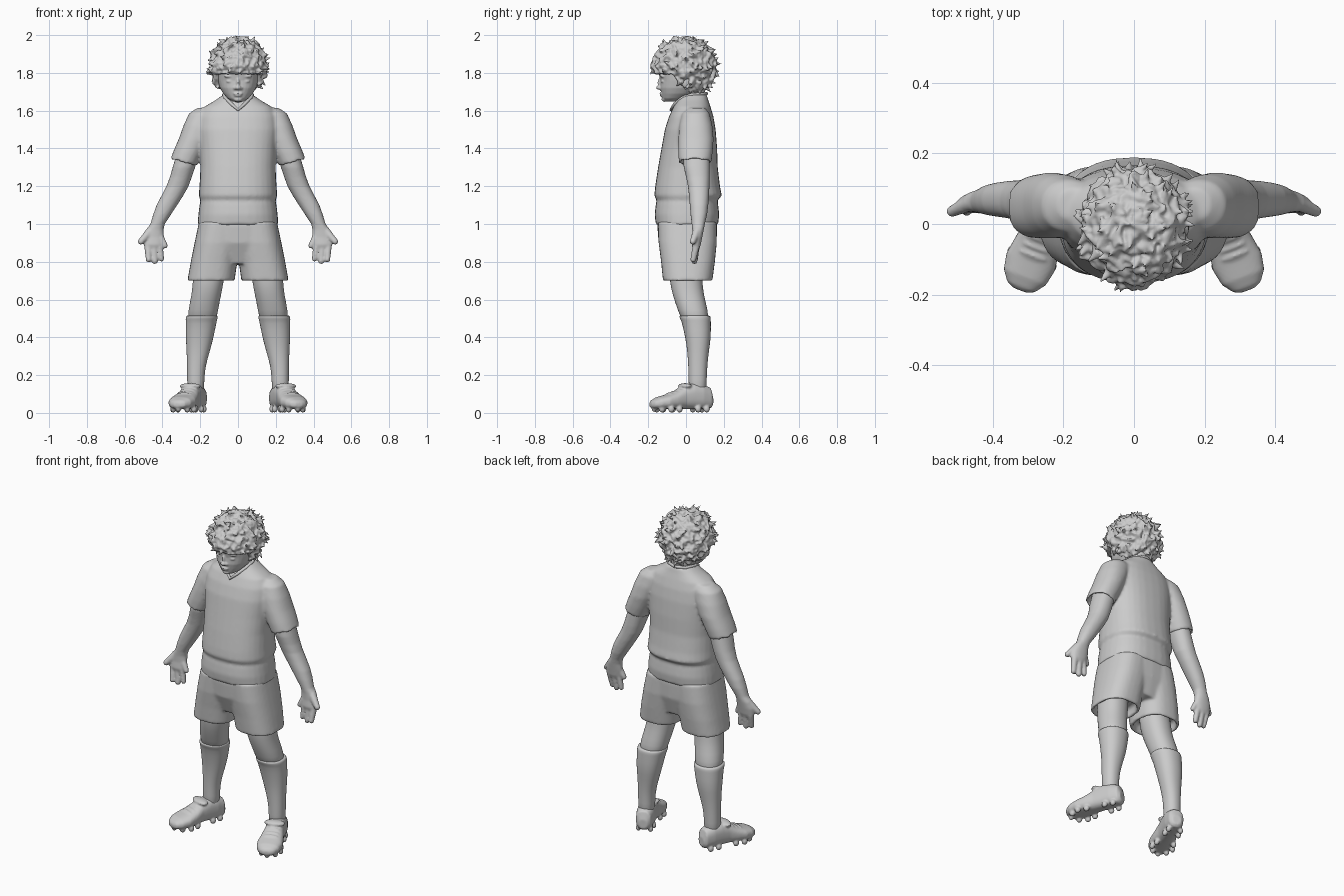
import bpy, bmesh, math, random
from mathutils import Vector, Matrix, noise

random.seed(4)


def loft(bm, rings, axis='Z', power=2.2, side=1, n=32, mat=Matrix()):
    """Skin superellipse rings (t, a0, a1, b0, b1, slope); t runs along the axis."""
    loops = []
    for t, a0, a1, b0, b1, *slope in rings:
        loop = []
        for i in range(n):
            c, s = math.cos(math.tau * i / n), math.sin(math.tau * i / n)
            a = math.copysign(abs(c) ** (2 / power), c)
            b = math.copysign(abs(s) ** (2 / power), s)
            x = (a0 + a1) / 2 + a * (a1 - a0) / 2
            w = (b0 + b1) / 2 + b * (b1 - b0) / 2
            h = t + a * (slope[0] if slope else 0)
            co = (x * side, w, h) if axis == 'Z' else (x * side, h, w)
            loop.append(bm.verts.new(mat @ Vector(co)))
        loops.append(loop)
    for p, q in zip(loops, loops[1:]):
        for i in range(n):
            j = (i + 1) % n
            bm.faces.new((p[i], p[j], q[j], q[i]))
    bm.faces.new(loops[0])
    bm.faces.new(loops[-1])


def sym(z, hx, y0, y1):
    return (z, -hx, hx, y0, y1)


def blob(bm, loc, size, mat=Matrix()):
    m = mat @ Matrix.Translation(loc) @ Matrix.Diagonal((*size, 1))
    bmesh.ops.create_icosphere(bm, subdivisions=2, radius=1, matrix=m)


def finger(bm, p, q, r0, r1, steps=9):
    p, q = Vector(p), Vector(q)
    for i in range(steps):
        f = i / (steps - 1)
        blob(bm, p.lerp(q, f), (r0 + (r1 - r0) * f,) * 3)


def finish(name, bm, voxel=0, smooth=0, subsurf=0, mirror=False):
    bmesh.ops.recalc_face_normals(bm, faces=bm.faces)
    for f in bm.faces:
        f.smooth = True
    me = bpy.data.meshes.new(name)
    bm.to_mesh(me)
    bm.free()
    ob = bpy.data.objects.new(name, me)
    bpy.context.collection.objects.link(ob)
    if subsurf:
        ob.modifiers.new("subsurf", 'SUBSURF').levels = subsurf
        ob.modifiers[-1].render_levels = subsurf
    if voxel:
        m = ob.modifiers.new("remesh", 'REMESH')
        m.mode, m.voxel_size, m.use_smooth_shade = 'VOXEL', voxel, True
    if smooth:
        m = ob.modifiers.new("smooth", 'SMOOTH')
        m.iterations, m.factor = smooth, 0.5
    if mirror:
        ob.modifiers.new("mirror", 'MIRROR')
    return ob


# Shirt: torso with waist roll, hollow sleeves
bm = bmesh.new()
loft(bm, [sym(*r) for r in [
    (.995, .214, -.16, .17), (1.05, .21, -.166, .176), (1.105, .203, -.16, .17),
    (1.125, .199, -.155, .166), (1.15, .208, -.168, .19), (1.2, .204, -.163, .18),
    (1.3, .199, -.148, .168), (1.4, .203, -.13, .165), (1.5, .212, -.112, .157),
    (1.57, .205, -.09, .145), (1.62, .18, -.066, .13), (1.655, .12, -.045, .118),
    (1.685, .078, -.03, .11)]], power=2.4)
for s in (1, -1):
    loft(bm, [(1.615, .11, .215, .01, .10), (1.585, .1, .26, -.022, .125),
              (1.52, .12, .289, -.036, .14), (1.45, .15, .314, -.041, .146),
              (1.38, .188, .34, -.041, .141, .01), (1.325, .218, .359, -.038, .134, .017),
              (1.325, .232, .346, -.026, .122, .017), (1.365, .235, .335, -.02, .118, .01)], side=s)
finish("shirt", bm, voxel=.009, smooth=5)

# V-shaped collar band
cu = bpy.data.curves.new("collar", 'CURVE')
cu.dimensions, cu.bevel_depth, cu.bevel_resolution = '3D', .009, 2
sp = cu.splines.new('POLY')
pts = [(0, -.078, 1.605), (.035, -.06, 1.635), (.068, -.02, 1.668), (.076, .03, 1.685),
       (.055, .085, 1.688), (0, .108, 1.69)]
pts += [(-x, y, z) for x, y, z in pts[-2:0:-1]]
sp.points.add(len(pts) - 1)
for p, co in zip(sp.points, pts):
    p.co = (*co, 1)
sp.use_cyclic_u = True
bpy.context.collection.objects.link(bpy.data.objects.new("collar", cu))

# Shorts: hips plus two hollow legs
bm = bmesh.new()
loft(bm, [sym(1.03, .2, -.148, .16), sym(.99, .209, -.152, .165),
          sym(.9, .215, -.145, .162), sym(.79, .17, -.10, .13)], power=2.4)
for s in (1, -1):
    loft(bm, [(1.01, -.04, .207, -.148, .162), (.9, -.02, .23, -.145, .163),
              (.8, .004, .25, -.132, .153), (.7, .018, .268, -.122, .14),
              (.7, .034, .253, -.106, .125), (.75, .04, .245, -.1, .12)], side=s, power=2.5)
finish("shorts", bm, voxel=.009, smooth=4)

# Legs and socks
bm = bmesh.new()
loft(bm, [(.8, .06, .235, -.09, .085), (.7, .075, .238, -.088, .085), (.62, .09, .246, -.07, .095),
          (.55, .105, .263, -.045, .115), (.45, .12, .27, -.01, .126)])
finish("leg", bm, subsurf=1, mirror=True)
bm = bmesh.new()
loft(bm, [(.515, .116, .267, -.03, .12), (.515, .107, .275, -.037, .129), (.495, .109, .278, -.031, .132),
          (.485, .113, .276, -.023, .131), (.4, .129, .277, -.004, .133), (.33, .148, .272, .007, .121),
          (.25, .172, .27, .012, .113), (.18, .179, .269, .014, .109), (.08, .179, .269, .014, .109)])
finish("sock", bm, subsurf=1, mirror=True)

# Shoes: turned out, with sole, folded tongue, laces and studs
turn = Matrix.Translation((.228, .06, 0)) @ Matrix.Rotation(math.radians(21), 4, 'Z') @ Matrix.Translation((0, -.06, 0))
bm = bmesh.new()
loft(bm, [(.142, -.025, .025, .035, .09), (.128, -.043, .043, .022, .135), (.08, -.052, .052, .02, .155),
          (.03, -.054, .054, .02, .158), (-.02, -.056, .056, .02, .142), (-.07, -.066, .066, .02, .114),
          (-.12, -.073, .073, .02, .096), (-.165, -.064, .064, .02, .084),
          (-.195, -.042, .042, .024, .068), (-.205, -.02, .02, .032, .055)], axis='Y', power=2.5, mat=turn)
blob(bm, (0, -.01, .142), (.062, .034, .016), turn)
for y, z in ((-.05, .122), (-.075, .11), (-.1, .102)):
    blob(bm, (0, y, z), (.04, .007, .007), turn)
studs = [(x, y) for x, y in ((.035, .1), (.04, .05), (.05, -.06), (.06, -.11), (.04, -.155))]
for x, y in studs:
    for s in (1, -1):
        blob(bm, (x * s, y, .02), (.015, .018, .02), turn)
blob(bm, (0, -.185, .024), (.016, .014, .02), turn)
finish("shoe", bm, voxel=.006, smooth=2, mirror=True)

# Arms with open hands, palms forward
bm = bmesh.new()
loft(bm, [(1.42, .19, .31, -.02, .125), (1.3, .227, .346, -.012, .126), (1.25, .244, .36, 0, .126),
          (1.2, .262, .379, .01, .124), (1.15, .29, .405, .016, .122), (1.1, .322, .431, .02, .118),
          (1.05, .355, .449, .024, .112), (1.0, .388, .464, .03, .1), (.97, .394, .484, .033, .094),
          (.93, .392, .499, .034, .086), (.89, .396, .5, .03, .078), (.87, .41, .488, .036, .07)])
for p, q, r0, r1 in [((.462, .06, .965), (.514, .036, .907), .024, .017),
                     ((.478, .054, .885), (.473, .038, .812), .02, .016),
                     ((.446, .054, .88), (.44, .045, .803), .02, .016),
                     ((.416, .054, .885), (.405, .05, .815), .019, .015),
                     ((.408, .056, .925), (.386, .05, .885), .019, .015)]:
    finger(bm, p, q, r0, r1)
finish("arm", bm, voxel=.006, smooth=3, mirror=True)

# Head, neck and face
bm = bmesh.new()
loft(bm, [sym(*r) for r in [
    (1.648, .028, -.11, -.05), (1.665, .055, -.124, .0), (1.69, .078, -.13, .05), (1.72, .096, -.137, .09),
    (1.76, .108, -.136, .11), (1.8, .113, -.145, .125), (1.86, .112, -.14, .125), (1.92, .09, -.1, .1)]])
loft(bm, [sym(1.56, .07, -.05, .1), sym(1.62, .064, -.05, .104), sym(1.68, .06, -.045, .1), sym(1.76, .06, -.04, .1)])
blob(bm, (0, -.143, 1.722), (.017, .016, .012))
blob(bm, (0, -.137, 1.745), (.009, .014, .03))
blob(bm, (0, -.131, 1.69), (.026, .01, .005))
blob(bm, (0, -.128, 1.679), (.02, .011, .006))
blob(bm, (0, -.113, 1.66), (.024, .017, .014))
for s in (1, -1):
    blob(bm, (.014 * s, -.137, 1.719), (.01, .01, .008))
    blob(bm, (.042 * s, -.122, 1.755), (.02, .011, .008))
    blob(bm, (.045 * s, -.124, 1.782), (.03, .014, .007))
    blob(bm, (.112 * s, .0, 1.75), (.014, .024, .034))
finish("head", bm, voxel=.005, smooth=2)

# Curly hair: lumpy cap cut at the hairline, plus tufts
centre, radii = Vector((0, -.008, 1.832)), Vector((.146, .164, .152))


def hairline(y):
    return 1.69 + .105 * min(1, max(0, (.0 - y) / .07))


bm = bmesh.new()
bmesh.ops.create_icosphere(bm, subdivisions=5, radius=1)
for v in bm.verts:
    d = v.co.normalized()
    lump = 1 + .13 * noise.noise(d * 4.5) + .12 * noise.noise(d * 10 + Vector((5, 2, 1)))
    v.co = centre + Vector(a * b for a, b in zip(d, radii)) * lump
    v.co.z = max(v.co.z, hairline(v.co.y) + .012 * noise.noise(d * 14))
for i in range(170):
    d = Vector((random.gauss(0, 1), random.gauss(0, 1), random.gauss(.3, 1))).normalized()
    p = centre + Vector(a * b for a, b in zip(d, radii))
    if p.z < hairline(p.y) + .01:
        continue
    lean = Vector((random.uniform(-1, 1), random.uniform(-1, 1), random.uniform(-1, .4)))
    aim = (d * .8 + lean).normalized()
    m = Matrix.Translation(p + aim * .012) @ aim.to_track_quat('Z', 'Y').to_matrix().to_4x4()
    bmesh.ops.create_cone(bm, cap_ends=True, segments=7, radius1=.017, radius2=.002, depth=.05, matrix=m)
for v in bm.verts:
    v.co.z = min(v.co.z, 1.998)
    v.co.y = max(v.co.y, -.195)
finish("hair", bm, voxel=.0055, smooth=1)
